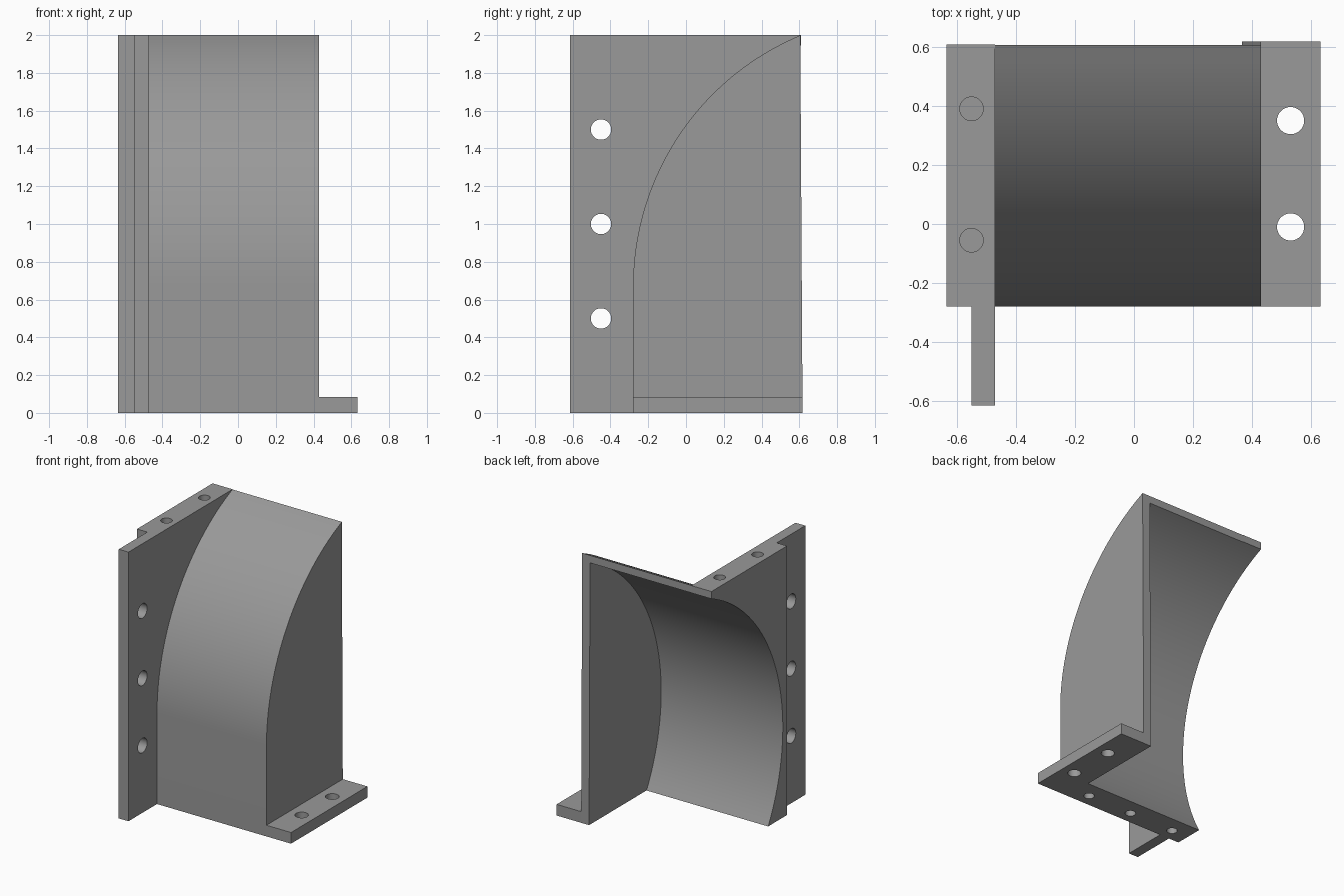
import bpy, bmesh, math
from mathutils import Vector

if "Cube" in bpy.data.objects:
    bpy.data.objects.remove(bpy.data.objects["Cube"])

grey = bpy.data.materials.new("mid_grey")
grey.diffuse_color = (0.32, 0.32, 0.32, 1)
grey.use_nodes = True
grey.node_tree.nodes["Principled BSDF"].inputs["Base Color"].default_value = grey.diffuse_color


def prism(name, pts, sweep):
    """Extrude a closed outline of 3D points along a sweep vector."""
    bm = bmesh.new()
    face = bm.faces.new([bm.verts.new(p) for p in pts])
    ext = bmesh.ops.extrude_face_region(bm, geom=[face])
    bmesh.ops.translate(bm, vec=Vector(sweep),
                        verts=[v for v in ext["geom"] if isinstance(v, bmesh.types.BMVert)])
    bmesh.ops.recalc_face_normals(bm, faces=bm.faces)
    me = bpy.data.meshes.new(name)
    bm.to_mesh(me)
    bm.free()
    me.materials.append(grey)
    ob = bpy.data.objects.new(name, me)
    bpy.context.collection.objects.link(ob)
    return ob


def x_prism(name, yz, x0, x1):
    return prism(name, [(x0, y, z) for y, z in yz], (x1 - x0, 0, 0))


def z_prism(name, xy, z0, z1):
    return prism(name, [(x, y, z0) for x, y in xy], (0, 0, z1 - z0))


def circle(a, b, r, n=32):
    return [(a + r * math.cos(2 * math.pi * i / n),
             b + r * math.sin(2 * math.pi * i / n)) for i in range(n)]


def cut(ob, cutters):
    """Subtract the cutters and bake the result."""
    bpy.context.view_layer.objects.active = ob
    for c in cutters:
        m = ob.modifiers.new("cut", 'BOOLEAN')
        m.operation, m.solver, m.object = 'DIFFERENCE', 'EXACT', c
        bpy.ops.object.modifier_apply(modifier=m.name)


# Concentric outer and inner curves of the sloping shell
CY, CZ, R_OUT, R_IN = 1.16, 0.67, 1.44, 1.39


def arc(r, z0, z1, n=48):
    a0, a1 = math.asin((z0 - CZ) / r), math.asin((z1 - CZ) / r)
    angles = [a0 + (a1 - a0) * i / n for i in range(n + 1)]
    return [(CY - r * math.cos(a), CZ + r * math.sin(a)) for a in angles]


# Cutters: open cavity and screw holes
cavity = x_prism("cavity_cutter", arc(R_IN, -0.1, 2.0) + [(1.0, 2.0), (1.0, -0.1)], -0.8, 0.365)
base_holes = [z_prism("base_hole_cutter", circle(x, -0.185, 0.037), -0.1, 0.15)
              for x in (0.25, -0.123, -0.497)]
top_holes = [z_prism("top_hole_cutter", circle(-0.55, y, 0.04), 1.89, 2.1)
             for y in (0.39, -0.055)]
side_holes = [x_prism("side_hole_cutter", circle(-0.45, z, 0.054), -0.8, -0.4)
              for z in (0.5, 1.0, 1.5)]
foot_holes = [z_prism("foot_hole_cutter", circle(0.53, y, 0.046), -0.1, 0.2)
              for y in (0.35, -0.01)]

# Curved shell with its closed right wall
outline = [(-0.28, 0)] + arc(R_OUT, CZ, 1.9985)
outline[-1] = (0.605, 2.0)
shell = x_prism("curved_shell", outline + [(0.617, 0)], -0.47, 0.43)
cut(shell, [cavity] + base_holes)

# Left mounting flange with the forward plate
flange = z_prism("left_flange", [(-0.635, -0.28), (-0.55, -0.28), (-0.55, -0.615),
                                 (-0.47, -0.615), (-0.47, 0.608), (-0.635, 0.608)], 0, 2)
cut(flange, [cavity, base_holes[2]] + top_holes + side_holes)

# Right foot
foot = z_prism("right_foot", [(0.43, -0.28), (0.632, -0.28), (0.632, 0.617), (0.43, 0.617)], 0, 0.083)
cut(foot, foot_holes)

# Remove the cutters
for c in [cavity] + base_holes + top_holes + side_holes + foot_holes:
    bpy.data.objects.remove(c)

# Smooth curves, sharp edges
for ob in (shell, flange, foot):
    bpy.ops.object.select_all(action='DESELECT')
    ob.select_set(True)
    bpy.context.view_layer.objects.active = ob
    bpy.ops.object.shade_smooth_by_angle(angle=math.radians(25))
